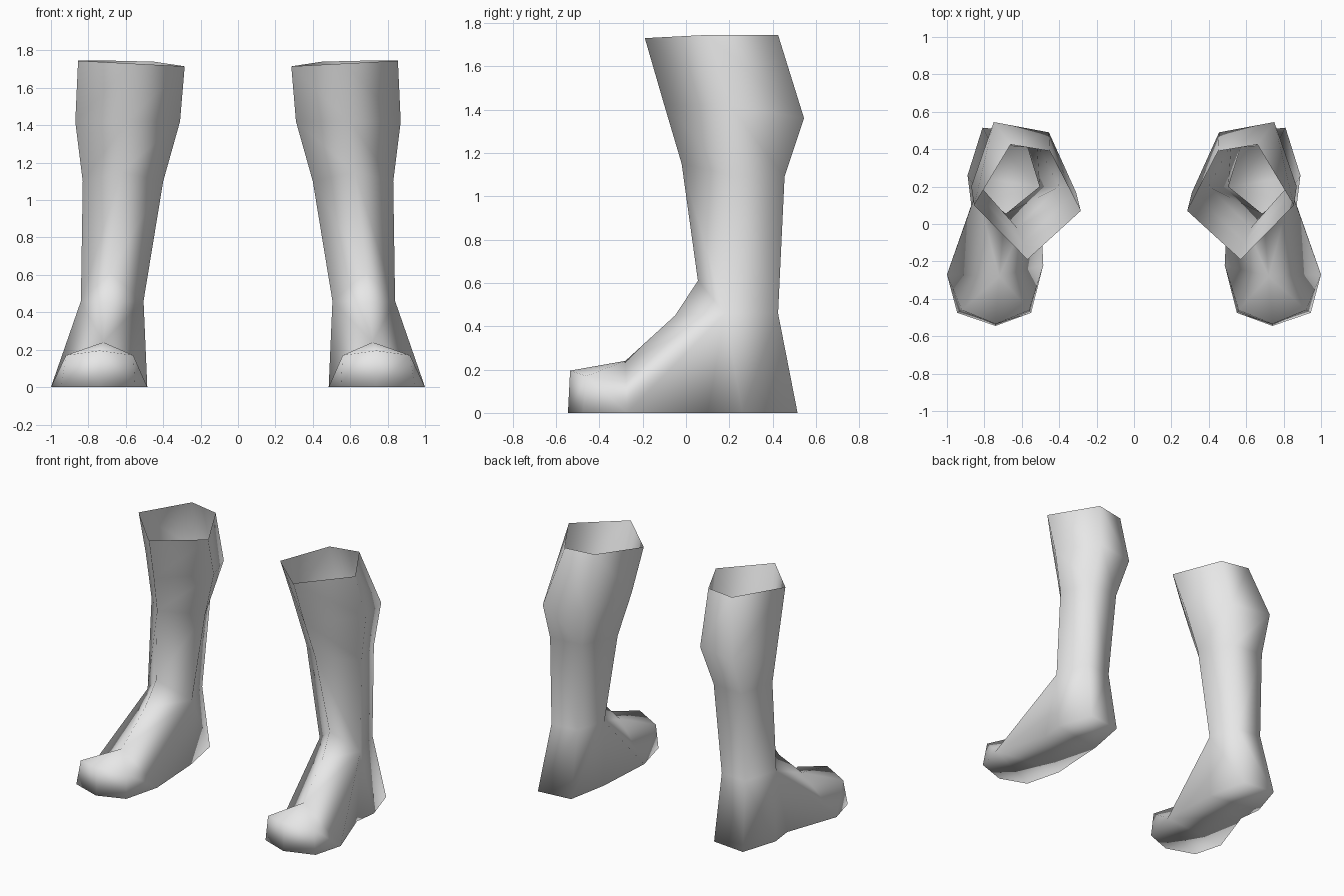
import bpy, bmesh

cube = bpy.data.objects.get("Cube")
if cube:
    bpy.data.objects.remove(cube, do_unlink=True)

# One plain grey for the whole pair
grey = bpy.data.materials.new("light_grey")
grey.use_nodes = True
grey.diffuse_color = (0.8, 0.8, 0.8, 1)
grey.node_tree.nodes["Principled BSDF"].inputs["Base Color"].default_value = (0.8, 0.8, 0.8, 1)

# Five-sided shaft rings: inner, front, outer, back outer, back inner
RINGS = [
    [(.285, .07, 1.715), (.57, -.19, 1.73), (.855, .10, 1.745), (.66, .425, 1.745), (.45, .39, 1.74)],
    [(.31, .17, 1.42), (.595, -.10, 1.42), (.87, .20, 1.42), (.75, .545, 1.36), (.455, .49, 1.36)],
    [(.40, .20, 1.10), (.625, -.02, 1.15), (.83, .21, 1.10), (.755, .455, 1.09), (.52, .43, 1.09)],
    [(.505, .20, .46), (.685, .055, .61), (.84, .18, .46), (.765, .425, .46), (.57, .41, .46)],
]
# Sole outline from the toe, around the outer side and heel, back along the inner side
SOLE = [(.74, -.545), (.945, -.475), (1.0, -.27), (.87, .10), (.89, .26),
        (.81, .515), (.565, .49), (.51, .20), (.485, -.22), (.55, -.475)]


def make_boot(name, side):
    bm = bmesh.new()

    def vert(x, y, z):
        return bm.verts.new((side * x, y, z))

    def fan(centre, points):
        for a, b in zip(points, points[1:]):
            bm.faces.new((centre, a, b))

    # Shaft, open at the top
    rings = [[vert(*p) for p in ring] for ring in RINGS]
    for upper, lower in zip(rings, rings[1:]):
        for i in range(5):
            j = (i + 1) % 5
            bm.faces.new((upper[i], upper[j], lower[j], lower[i]))
    inner, front, outer, back_out, back_in = rings[-1]

    # Foot ridge and toe cap
    s = [vert(x, y, 0) for x, y in SOLE]
    instep = vert(.70, -.05, .45)
    ball = vert(.72, -.28, .24)
    toe = vert(.74, -.535, .195)
    toe_out = vert(.92, -.46, .17)
    toe_in = vert(.56, -.46, .17)
    fan(outer, [front, instep, ball, s[2], s[3], s[4]])
    fan(inner, [s[7], s[8], ball, instep, front])
    fan(ball, [s[2], toe_out, toe, toe_in, s[8]])
    bm.faces.new((s[1], s[2], toe_out))
    bm.faces.new((s[8], s[9], toe_in))
    bm.faces.new((s[0], s[1], toe_out, toe))
    bm.faces.new((s[9], s[0], toe, toe_in))

    # Heel
    bm.faces.new((s[4], s[5], back_out, outer))
    bm.faces.new((s[5], s[6], back_in, back_out))
    bm.faces.new((s[6], s[7], inner, back_in))

    # Sole, in strips across the foot
    for strip in ((9, 0, 1), (9, 1, 2, 8), (8, 2, 3, 7), (7, 3, 4), (7, 4, 5, 6)):
        bm.faces.new([s[i] for i in strip])

    bmesh.ops.recalc_face_normals(bm, faces=bm.faces)
    # Make sure the sole faces down
    sole_face = next(f for f in bm.faces if all(v.co.z < .001 for v in f.verts))
    sole_face.normal_update()
    if sole_face.normal.z > 0:
        bmesh.ops.reverse_faces(bm, faces=bm.faces)
    for f in bm.faces:
        f.smooth = True

    mesh = bpy.data.meshes.new(name)
    bm.to_mesh(mesh)
    bm.free()
    mesh.materials.append(grey)
    bpy.context.collection.objects.link(bpy.data.objects.new(name, mesh))


make_boot("left_boot", 1)
make_boot("right_boot", -1)
